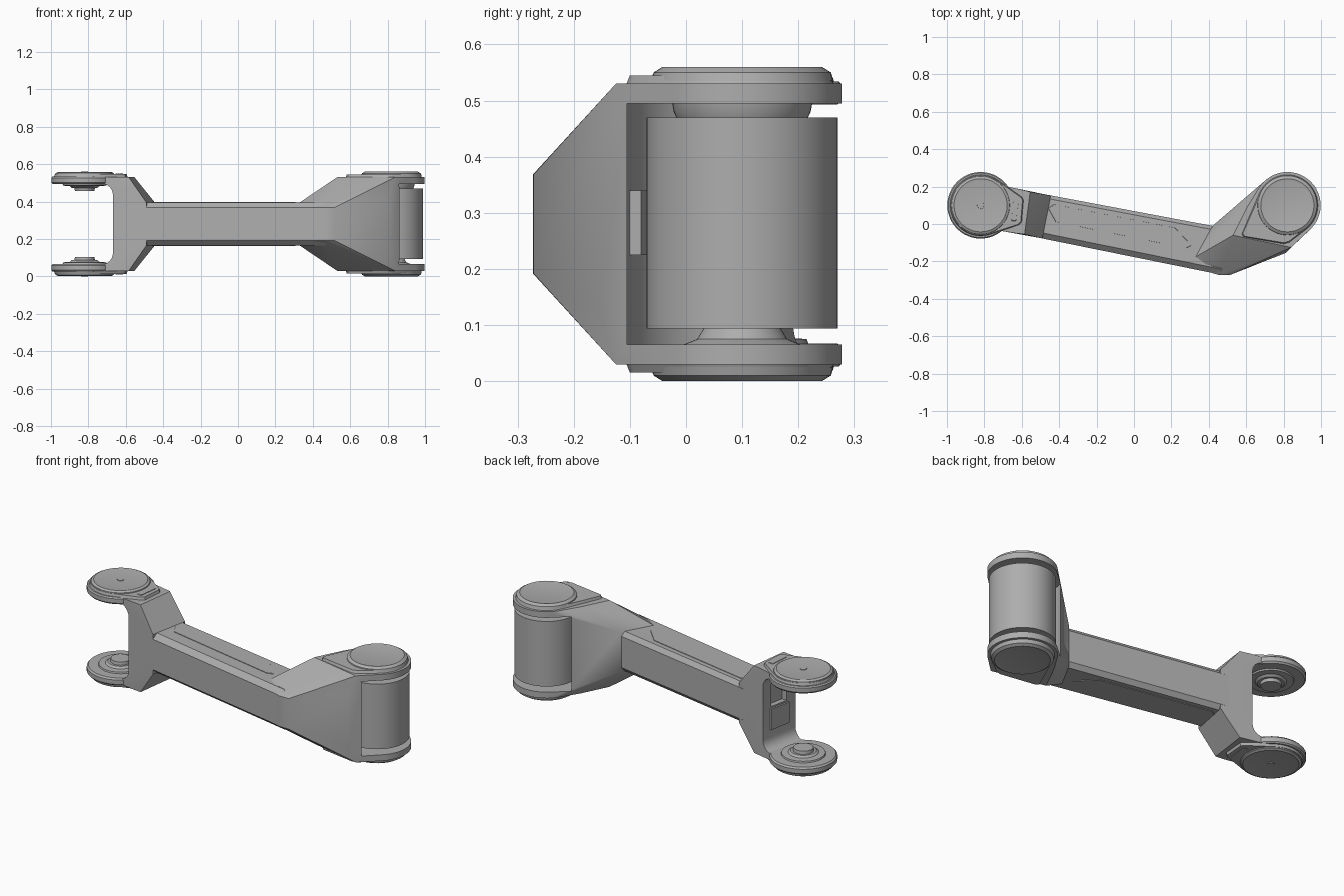
import bpy, bmesh, math
from mathutils import Vector

if "Cube" in bpy.data.objects:
    bpy.data.objects.remove(bpy.data.objects["Cube"])

grey = bpy.data.materials.new("arm grey")
grey.use_nodes = True
colour = (0.42, 0.42, 0.42, 1)
grey.diffuse_color = colour
grey.node_tree.nodes["Principled BSDF"].inputs["Base Color"].default_value = colour

MID = 0.28           # height of the symmetry plane
LEFT = (0.82, 0.10)  # joint axis on the model's left
RIGHT = (-0.82, 0.10)


def finish(bm, name):
    bmesh.ops.recalc_face_normals(bm, faces=bm.faces)
    mesh = bpy.data.meshes.new(name)
    bm.to_mesh(mesh)
    bm.free()
    obj = bpy.data.objects.new(name, mesh)
    bpy.context.collection.objects.link(obj)
    mesh.materials.append(grey)
    return obj


def hull(name, points):
    """Convex solid around a list of points."""
    bm = bmesh.new()
    for p in points:
        bm.verts.new(p)
    res = bmesh.ops.convex_hull(bm, input=bm.verts)
    junk = [g for g in res["geom_interior"] if isinstance(g, bmesh.types.BMVert)]
    bmesh.ops.delete(bm, geom=list(set(junk)), context='VERTS')
    bmesh.ops.dissolve_limit(bm, angle_limit=0.01, verts=bm.verts, edges=bm.edges)
    return finish(bm, name)


def both(points):
    """Mirror (x, y, offset) points above and below the middle plane."""
    return [(x, y, MID + s * h) for x, y, h in points for s in (-1, 1)]


def ring(c, r, z, n=48):
    return [(c[0] + r * math.cos(2 * math.pi * i / n),
             c[1] + r * math.sin(2 * math.pi * i / n), z) for i in range(n)]


def lathe(name, c, profile, side=1, n=48):
    """Turned solid from (radius, offset from middle) pairs."""
    bm = bmesh.new()
    rows = [[bm.verts.new(p) for p in ring(c, r, MID + side * h, n)] for r, h in profile]
    for a, b in zip(rows, rows[1:]):
        for i in range(n):
            j = (i + 1) % n
            bm.faces.new((a[i], a[j], b[j], b[i]))
    bm.faces.new(rows[0])
    bm.faces.new(rows[-1])
    return finish(bm, name)


def prism(name, outline, h0, h1, side=1, inset=0.0):
    """Convex plan outline between two offsets, narrowing at the outer end."""
    mid = sum((Vector(p) for p in outline), Vector((0, 0))) / len(outline)
    top = [Vector(p) + (mid - Vector(p)).normalized() * inset for p in outline]
    return hull(name, [(p[0], p[1], MID + side * h0) for p in outline]
                + [(p.x, p.y, MID + side * h1) for p in top])


def cut(obj, cutter):
    mod = obj.modifiers.new("cut", 'BOOLEAN')
    mod.operation = 'DIFFERENCE'
    mod.solver = 'EXACT'
    mod.object = cutter
    bpy.context.view_layer.objects.active = obj
    bpy.ops.object.modifier_apply(modifier=mod.name)
    bpy.data.objects.remove(cutter)


def plan(c, r):
    return [p[:2] for p in ring(c, r, 0)]


# Chamfered beam
back = [(-0.60, 0.182), (0.42, -0.01)]
front = [(-0.60, -0.055), (0.47, -0.272)]
pts = []
for (bx, by), (fx, fy) in zip(back, front):
    pts += [(bx, by, 0.09), (bx, by - 0.02, 0.115), (fx, fy + 0.03, 0.115), (fx, fy, 0.088)]
hull("beam", both(pts))

# Elbow flaring into the housing on the model's left
pts = [(0.42, -0.01, 0.115), (0.33, -0.175, 0.115), (0.36, -0.245, 0.09),
       (0.455, -0.273, 0.088), (0.515, -0.272, 0.088),
       (0.81, -0.155, 0.15), (0.845, -0.12, 0.15),
       (0.53, -0.06, 0.25), (0.605, 0.09, 0.25), (0.64, 0.13, 0.25), (0.84, -0.125, 0.25)]
pts += [(x, y, 0.25) for x, y in plan(LEFT, 0.178)]
housing = hull("elbow_housing", both(pts))
away = (LEFT[0] + 0.35, LEFT[1] + 0.35)
cut(housing, hull("housing_cutter", both(
    [(x, y, 0.215) for c in (LEFT, away) for x, y in plan(c, 0.21)])))

# Fork root on the model's right
pts = [(-0.70, 0.205, 0.25), (-0.62, 0.188, 0.252), (-0.555, 0.172, 0.252),
       (-0.72, -0.035, 0.25), (-0.64, -0.048, 0.252), (-0.585, -0.055, 0.252),
       (-0.445, 0.152, 0.115), (-0.49, -0.077, 0.115)]
root = hull("fork_root", both(pts))
# Rounded opening between the fork arms, square to the beam
lean = 0.19
corner = [(-0.645 - 0.06 * (1 - math.cos(a)), 0.155 + 0.06 * math.sin(a))
          for a in (math.pi / 2 * i / 6 for i in range(7))] + [(-1.2, 0.215)]
opening = [(x + lean * (y - 0.08), y, MID + s * h)
           for x, h in corner for s in (-1, 1) for y in (-0.4, 0.5)]
cut(root, hull("fork_cutter", opening))
# Cable port in the fork web
cut(root, hull("port_cutter", [(x + lean * (y - 0.08), y, z) for x in (-0.75, -0.615)
                               for y in (0.02, 0.13) for z in (0.30, 0.43)]))

# Fork arm discs, turned pins and stepped caps, above and below
for side, word in ((1, "upper"), (-1, "lower")):
    lathe(word + "_fork_disc", RIGHT, [(0.17, 0.213), (0.178, 0.222), (0.178, 0.247), (0.172, 0.254)], side)
    lathe(word + "_fork_pin", RIGHT, [(0.12, 0.22), (0.115, 0.205), (0.08, 0.203), (0.068, 0.193),
                                      (0.055, 0.193), (0.052, 0.176)], side, 32)
    neck = [(-0.60, 0.145), (-0.59, 0.13), (-0.60, 0.01), (-0.615, -0.005)]
    prism(word + "_fork_cap", plan(RIGHT, 0.165) + neck, 0.25, 0.267, side, 0.006)
    lathe(word + "_fork_cover", RIGHT, [(0.158, 0.26), (0.155, 0.272), (0.142, 0.279), (0.13, 0.277)], side)
    lathe(word + "_cover_screw", RIGHT, [(0.02, 0.27), (0.018, 0.28)], side, 16)
    prism(word + "_neck_badge", [(-0.645, 0.13), (-0.615, 0.13), (-0.63, 0.015), (-0.655, 0.015)],
          0.26, 0.270, side, 0.003)

    # Housing caps
    tail = [(0.575, -0.055), (0.585, -0.07), (0.80, -0.108), (0.83, -0.10)]
    prism(word + "_housing_cap", plan(LEFT, 0.165) + tail, 0.245, 0.265, side, 0.008)
    lathe(word + "_housing_cover", LEFT, [(0.162, 0.255), (0.158, 0.270), (0.142, 0.28), (0.13, 0.277)], side)

    # Slim panels along the beam
    prism(word + "_beam_panel", [(-0.46, 0.085), (-0.43, 0.105), (0.22, -0.02), (0.31, -0.115),
                                 (0.28, -0.13), (-0.42, 0.012)], 0.112, 0.118, side, 0.003)

# Joint drum with its shoulders
lathe("joint_drum", LEFT, [(0.170, -0.186), (0.170, 0.190)], 1, 64)
lathe("drum_upper_shoulder", LEFT, [(0.115, 0.185), (0.122, 0.20), (0.125, 0.217)])
lathe("drum_lower_shoulder", LEFT, [(0.065, 0.18), (0.08, 0.205), (0.11, 0.217)], -1)

# Connector block behind the drum and stop block in the fork
hull("housing_connector", [(x, y, z) for x, y in ((0.69, -0.125), (0.76, -0.14), (0.76, -0.08), (0.72, -0.07))
                           for z in (0.225, 0.34)])
hull("fork_stop_block", [(x + lean * (y - 0.08), y, z) for x in (-0.655, -0.62)
                         for y in (0.01, 0.14) for z in (0.17, 0.29)])

# Smooth curves, keep edges crisp
bpy.ops.object.select_all(action='DESELECT')
for obj in bpy.context.collection.objects:
    if obj.type == 'MESH':
        obj.select_set(True)
        bpy.context.view_layer.objects.active = obj
bpy.ops.object.shade_smooth_by_angle(angle=math.radians(30))
